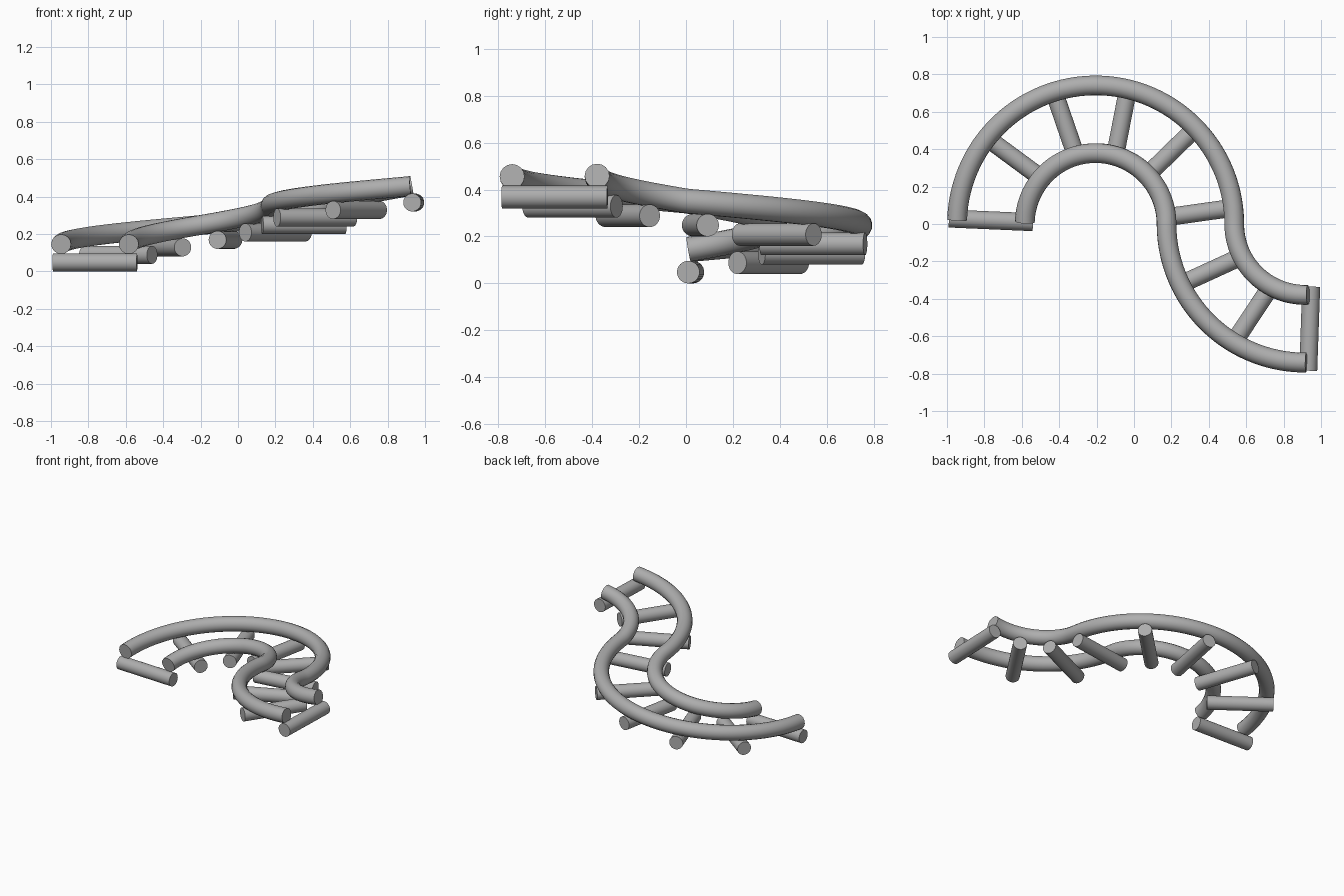
import bpy
from math import radians, sin, cos, pi
from mathutils import Vector

cube = bpy.data.objects.get("Cube")
if cube:
    bpy.data.objects.remove(cube)

MID, HALF_GAUGE = 0.56, 0.181       # centreline radius and half the rail spacing
TUBE, RUNG, RUNG_LEN = 0.053, 0.048, 0.45
FIRST, SECOND = Vector((-0.205, 0, 0)), Vector((0.915, 0, 0))   # arc centres

grey = bpy.data.materials.new("plain_grey")
grey.use_nodes = True
colour = (0.42, 0.42, 0.42, 1)
grey.diffuse_color = colour
grey.node_tree.nodes["Principled BSDF"].inputs["Base Color"].default_value = colour


def track(t, offset):
    """Point on the climbing S-bend, t in degrees along it, offset to the outside of the first arc."""
    z = 0.143 + 0.312 * t / 270
    if t <= 180:
        a, r, centre = radians(180 - t), MID + offset, FIRST
    else:
        a, r, centre = radians(t), MID - offset, SECOND
    return centre + Vector((r * cos(a), r * sin(a), z))


def arc_point(t, offset):
    # the second arc runs anticlockwise from its own left side
    return track(t, offset) if t <= 180 else mirror_arc(t, offset)


def mirror_arc(t, offset):
    a = radians(t)
    r = MID - offset
    return Vector((SECOND.x + r * cos(a), r * sin(a), 0.143 + 0.312 * t / 270))


def finish(obj):
    obj.data.materials.clear()
    obj.data.materials.append(grey)
    bpy.ops.object.select_all(action='DESELECT')
    obj.select_set(True)
    bpy.context.view_layer.objects.active = obj
    bpy.ops.object.shade_smooth_by_angle(angle=radians(35))


def rail(name, offset, start, end, steps=90):
    curve = bpy.data.curves.new(name, 'CURVE')
    curve.dimensions = '3D'
    curve.bevel_depth = TUBE
    curve.bevel_resolution = 6
    curve.use_fill_caps = True
    spline = curve.splines.new('POLY')
    spline.points.add(steps)
    for i, p in enumerate(spline.points):
        p.co = (*arc_point(start + (end - start) * i / steps, offset), 1)
    obj = bpy.data.objects.new(name, curve)
    bpy.context.collection.objects.link(obj)
    bpy.ops.object.select_all(action='DESELECT')
    obj.select_set(True)
    bpy.context.view_layer.objects.active = obj
    bpy.ops.object.convert(target='MESH')
    finish(bpy.context.view_layer.objects.active)


# Two parallel tubular rails
rail("outer_rail", HALF_GAUGE, 1.7, 272.3)
rail("inner_rail", -HALF_GAUGE, 1.7, 270.4)

# Cross rungs under the rails: distance along the track, heading in degrees
rungs = [(2, 177.5), (39, 143.6), (73, 109), (104.3, 79), (136.3, 44.3),
         (173.7, 8), (206.3, 24.6), (239.7, 56.5), (272.5, 88)]
for i, (t, heading) in enumerate(rungs):
    spot = arc_point(t, 0)
    spot.z = RUNG + 0.04 * i
    bpy.ops.mesh.primitive_cylinder_add(
        vertices=32, radius=RUNG, depth=RUNG_LEN, location=spot,
        rotation=(0, pi / 2, radians(heading)))
    rung = bpy.context.object
    rung.name = f"rung_{i + 1}"
    finish(rung)
